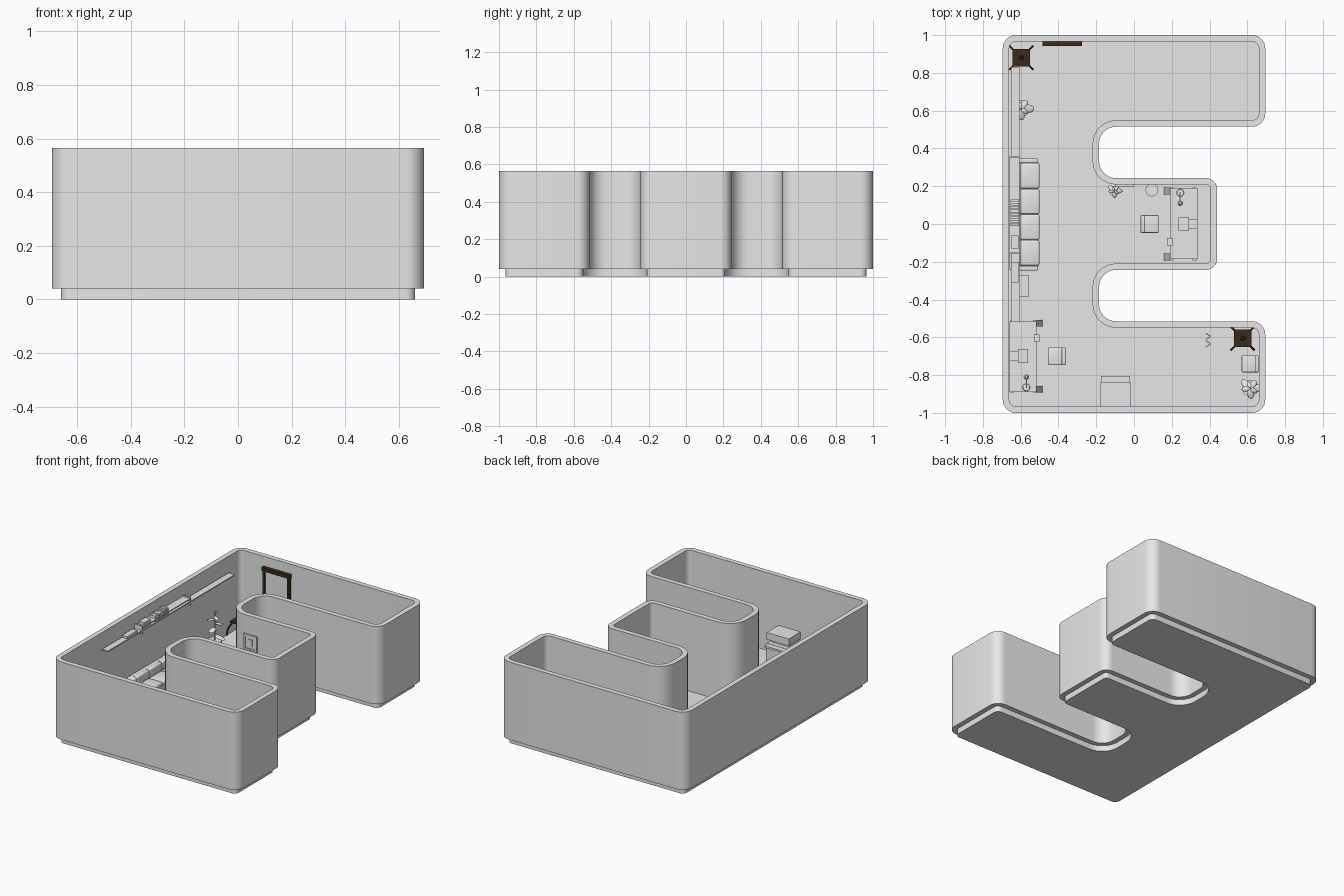
import bpy, bmesh, math, random
from mathutils import Matrix, Vector

if "Cube" in bpy.data.objects:
    bpy.data.objects.remove(bpy.data.objects["Cube"])
random.seed(4)


def material(name, rgb):
    m = bpy.data.materials.new(name)
    m.use_nodes = True
    m.diffuse_color = (*rgb, 1)
    m.node_tree.nodes["Principled BSDF"].inputs["Base Color"].default_value = (*rgb, 1)
    return m


GREY = material("light grey", (0.8, 0.8, 0.8))
BROWN = material("dark brown", (0.045, 0.025, 0.01))
FLOOR = 0.04
HERE = Matrix.Identity(4)


def finish(name, bm, place=HERE, mat=GREY, smooth=False):
    bmesh.ops.recalc_face_normals(bm, faces=bm.faces)
    me = bpy.data.meshes.new(name)
    bm.to_mesh(me)
    bm.free()
    me.materials.append(mat)
    ob = bpy.data.objects.new(name, me)
    bpy.context.collection.objects.link(ob)
    ob.matrix_world = place
    if smooth:
        bpy.ops.object.select_all(action='DESELECT')
        ob.select_set(True)
        bpy.context.view_layer.objects.active = ob
        bpy.ops.object.shade_smooth_by_angle()
    return ob


def box(name, xs, ys, zs, place=HERE, mat=GREY, bevel=0, lean=0):
    """Box between limits; lean shifts the bottom along x."""
    bm = bmesh.new()
    bmesh.ops.create_cube(bm, size=1)
    for v in bm.verts:
        low = v.co.z < 0
        v.co = [lim[int(c > 0)] for lim, c in zip((xs, ys, zs), v.co)]
        if low:
            v.co.x += lean
    if bevel:
        bmesh.ops.bevel(bm, geom=bm.edges[:], offset=bevel, segments=3,
                        profile=0.5, affect='EDGES')
    return finish(name, bm, place, mat, bool(bevel))


def cone(name, at, r1, r2, h, place=HERE, mat=GREY, sides=20):
    bm = bmesh.new()
    shift = Matrix.Translation(Vector(at) + Vector((0, 0, h / 2)))
    bmesh.ops.create_cone(bm, cap_ends=True, segments=sides, radius1=r1,
                          radius2=r2, depth=h, matrix=shift)
    return finish(name, bm, place, mat, True)


# --- Rounded E-shaped shell: half outline (x, y, radius, convex), mirrored ---
half = [(-0.695, 1, 0.07, 1), (0.695, 1, 0.07, 1), (0.695, 0.515, 0.07, 1),
        (-0.185, 0.515, 0.09, 0), (-0.185, 0.243, 0.09, 0), (0.44, 0.243, 0.06, 1)]
corners = half + [(x, -y, r, c) for x, y, r, c in reversed(half)]


def outline(inset, steps=8):
    pts = []
    for i, (x, y, r, convex) in enumerate(corners):
        p = Vector((x, y))
        a = (Vector(corners[i - 1][:2]) - p).normalized()
        b = (Vector(corners[(i + 1) % len(corners)][:2]) - p).normalized()
        centre = p + (a + b) * r
        rad = r - inset if convex else r + inset
        for k in range(steps + 1):
            t = k / steps * math.pi / 2
            pts.append(centre - (b * math.cos(t) + a * math.sin(t)) * rad)
    return pts


def loft(name, rings, cap):
    """Skin rings of (inset, z); either cap the ends or close the loop."""
    bm = bmesh.new()
    loops = [[bm.verts.new((*p, z)) for p in outline(d)] for d, z in rings]
    pairs = list(zip(loops, loops[1:])) + ([] if cap else [(loops[-1], loops[0])])
    for lo, hi in pairs:
        for i in range(len(lo)):
            bm.faces.new((lo[i - 1], lo[i], hi[i], hi[i - 1]))
    if cap:
        bm.faces.new(loops[0])
        bm.faces.new(loops[-1])
    return finish(name, bm, smooth=True)


WALL = 0.034
loft("outer_walls", [(0, FLOOR), (0, 0.565), (WALL, 0.565), (WALL, FLOOR)], False)
loft("floor_plinth", [(WALL, 0), (WALL, FLOOR)], True)


# --- Desk with monitor, lamp, telephone and chair; its back edge is at x = 0 ---
def workplace(place):
    top = 0.19
    box("desk_top", (0, 0.145), (-0.19, 0.185), (top - 0.012, top), place)
    for s in (-1, 1):
        y = s * 0.175
        box("desk_front_leg", (0.125, 0.145), (y - 0.018, y + 0.018),
            (FLOOR, top - 0.012), place, lean=0.03)
        box("desk_back_leg", (0.005, 0.025), (y - 0.018, y + 0.018),
            (FLOOR, top - 0.012), place)
    box("monitor", (0.045, 0.1), (-0.037, 0.037), (top + 0.015, top + 0.08), place)
    box("monitor_back", (0, 0.045), (-0.025, 0.025), (top + 0.02, top + 0.07), place)
    box("monitor_foot", (0.03, 0.08), (-0.02, 0.02), (top, top + 0.015), place)
    box("telephone", (0.13, 0.16), (0.075, 0.115), (top, top + 0.015), place)
    box("note_pad", (0.11, 0.12), (0.085, 0.1), (top, top + 0.006), place)
    cone("lamp_base", (0.09, -0.165, top), 0.02, 0.018, 0.006, place)
    cone("lamp_stem", (0.09, -0.165, top), 0.003, 0.003, 0.075, place, sides=8)
    box("lamp_arm", (0.087, 0.093), (-0.165, -0.11), (top + 0.07, top + 0.076), place)
    cone("lamp_shade", (0.09, -0.11, top + 0.05), 0.014, 0.006, 0.025, place)
    box("chair_seat", (0.205, 0.3), (-0.047, 0.047), (0.115, 0.135), place, bevel=0.006)
    box("chair_back", (0.277, 0.3), (-0.047, 0.047), (0.15, 0.24), place, bevel=0.006)
    cone("chair_column", (0.25, 0, FLOOR), 0.008, 0.008, 0.08, place, sides=10)
    cone("chair_base", (0.25, 0, FLOOR), 0.04, 0.01, 0.012, place, sides=10)


workplace(Matrix.Translation((-0.66, -0.7, 0)))
workplace(Matrix.Translation((0.335, 0, 0)) @ Matrix.Rotation(math.pi, 4, 'Z'))

# --- Sofa with four cushions ---
box("sofa_base", (-0.655, -0.505), (-0.225, 0.325), (FLOOR + 0.015, 0.085))
box("sofa_back", (-0.66, -0.605), (-0.245, 0.345), (FLOOR, 0.165), bevel=0.01)
for y in (-0.247, 0.322):
    box("sofa_arm", (-0.655, -0.51), (y, y + 0.025), (FLOOR, 0.13), bevel=0.006)
for i in range(4):
    y = -0.22 + i * 0.136
    box("sofa_cushion", (-0.605, -0.5), (y, y + 0.134), (0.085, 0.115), bevel=0.01)
    box("sofa_back_cushion", (-0.635, -0.6), (y, y + 0.134), (0.115, 0.17), bevel=0.01)

# --- Long wall shelf with books and boxes ---
box("wall_shelf", (-0.652, -0.607), (-0.52, 0.83), (0.452, 0.46))
box("upper_shelf", (-0.66, -0.605), (-0.16, 0.36), (0.475, 0.481))
for y in (-0.16, 0.352):
    box("shelf_end", (-0.66, -0.605), (y, y + 0.008), (0.435, 0.49))
for i in range(8):
    y = -0.01 + i * 0.018
    box("book", (-0.655, -0.61), (y, y + 0.014), (0.46, 0.495 + random.random() * 0.012))
box("shelf_box", (-0.65, -0.612), (-0.31, -0.2), (0.46, 0.475))
box("shelf_folder", (-0.65, -0.612), (-0.13, -0.06), (0.46, 0.5))

# --- Copier against the front wall ---
box("copier_body", (-0.18, -0.015), (-0.965, -0.84), (FLOOR, 0.16))
box("copier_neck", (-0.17, -0.03), (-0.965, -0.87), (0.16, 0.185))
box("copier_lid", (-0.18, -0.015), (-0.965, -0.84), (0.185, 0.232))
box("copier_tray", (-0.175, -0.022), (-0.84, -0.805), (0.145, 0.158))
box("copier_drawers", (-0.175, -0.022), (-0.84, -0.825), (0.05, 0.14))

# --- Small cabinets ---
box("side_cabinet", (-0.64, -0.557), (-0.385, -0.27), (FLOOR, 0.15))
box("corner_cabinet", (0.57, 0.66), (-0.785, -0.695), (FLOOR, 0.14), bevel=0.005)
box("cabinet_backrest", (0.64, 0.66), (-0.785, -0.695), (0.14, 0.2), bevel=0.005)

# --- Wastepaper bin ---
cone("waste_bin", (0.095, 0.18, FLOOR), 0.026, 0.034, 0.08)


# --- Potted plants with tiers of broad leaves ---
def plant(x, y, height, spread):
    cone("plant_pot", (x, y, FLOOR), spread * 0.45, spread * 0.6, height * 0.25)
    cone("plant_stem", (x, y, FLOOR), 0.005, 0.004, height * 0.98, sides=8)
    for i in range(7):
        a = i * 2.4
        z = FLOOR + height * (0.38 + 0.095 * i)
        reach = spread * (0.75 - 0.06 * i)
        bm = bmesh.new()
        bmesh.ops.create_icosphere(bm, subdivisions=2, radius=1)
        m = (Matrix.Translation((x, y, z)) @ Matrix.Rotation(a, 4, 'Z')
             @ Matrix.Rotation(0.25, 4, 'Y') @ Matrix.Translation((reach * 0.7, 0, 0))
             @ Matrix.Diagonal((reach * 0.65, reach * 0.4, 0.006, 1)))
        bmesh.ops.transform(bm, matrix=m, verts=bm.verts)
        finish("plant_leaf", bm, smooth=True)


plant(-0.6, 0.61, 0.265, 0.075)
plant(0.615, -0.87, 0.265, 0.07)
plant(-0.105, 0.175, 0.12, 0.045)


# --- Dark side tables with bowed legs ---
def side_table(x, y):
    place = Matrix.Translation((x, y, 0))
    box("table_top", (-0.046, 0.046), (-0.046, 0.046), (0.125, 0.135), place, BROWN)
    cone("table_knob", (0, 0, 0.135), 0.012, 0.008, 0.012, place, BROWN)
    for k in range(4):
        a = math.pi / 4 + k * math.pi / 2
        cu = bpy.data.curves.new("table_leg", 'CURVE')
        cu.dimensions = '3D'
        cu.bevel_depth = 0.005
        cu.bevel_resolution = 1
        cu.use_fill_caps = True
        sp = cu.splines.new('POLY')
        sp.points.add(7)
        for i, p in enumerate(sp.points):
            t = i / 7 * math.pi / 2
            r = 0.02 + 0.065 * math.sin(t)
            z = FLOOR + 0.09 * math.cos(t)
            p.co = (r * math.cos(a), r * math.sin(a), z, 1)
        cu.materials.append(BROWN)
        ob = bpy.data.objects.new("table_leg", cu)
        bpy.context.collection.objects.link(ob)
        ob.matrix_world = place


side_table(-0.597, 0.88)
side_table(0.575, -0.605)

# --- Door with dark frame on the back wall ---
box("door_lintel", (-0.485, -0.275), (0.942, 0.967), (0.475, 0.5), mat=BROWN)
for x in (-0.48, -0.295):
    box("door_post", (x, x + 0.015), (0.945, 0.967), (FLOOR, 0.475), mat=BROWN)
box("door_panel", (-0.465, -0.295), (0.958, 0.967), (FLOOR, 0.475))

# --- Framed picture in the middle wing ---
for x in (-0.1, -0.012):
    box("picture_side", (x, x + 0.012), (0.198, 0.21), (0.335, 0.44))
for z in (0.335, 0.428):
    box("picture_rail", (-0.1, 0), (0.198, 0.21), (z, z + 0.012))
box("picture_panel", (-0.09, -0.01), (0.204, 0.21), (0.345, 0.43))
box("picture_motif", (-0.065, -0.035), (0.2, 0.21), (0.365, 0.41))

# --- Coat hooks hanging off the wing floor stand ---
for y in (-0.595, -0.635):
    for s in (-1, 1):
        place = Matrix.Translation((0.405, y, 0)) @ Matrix.Rotation(s * 0.6, 4, 'Z')
        box("floor_hook", (-0.03, 0), (-0.003, 0.003), (FLOOR, FLOOR + 0.02), place)
